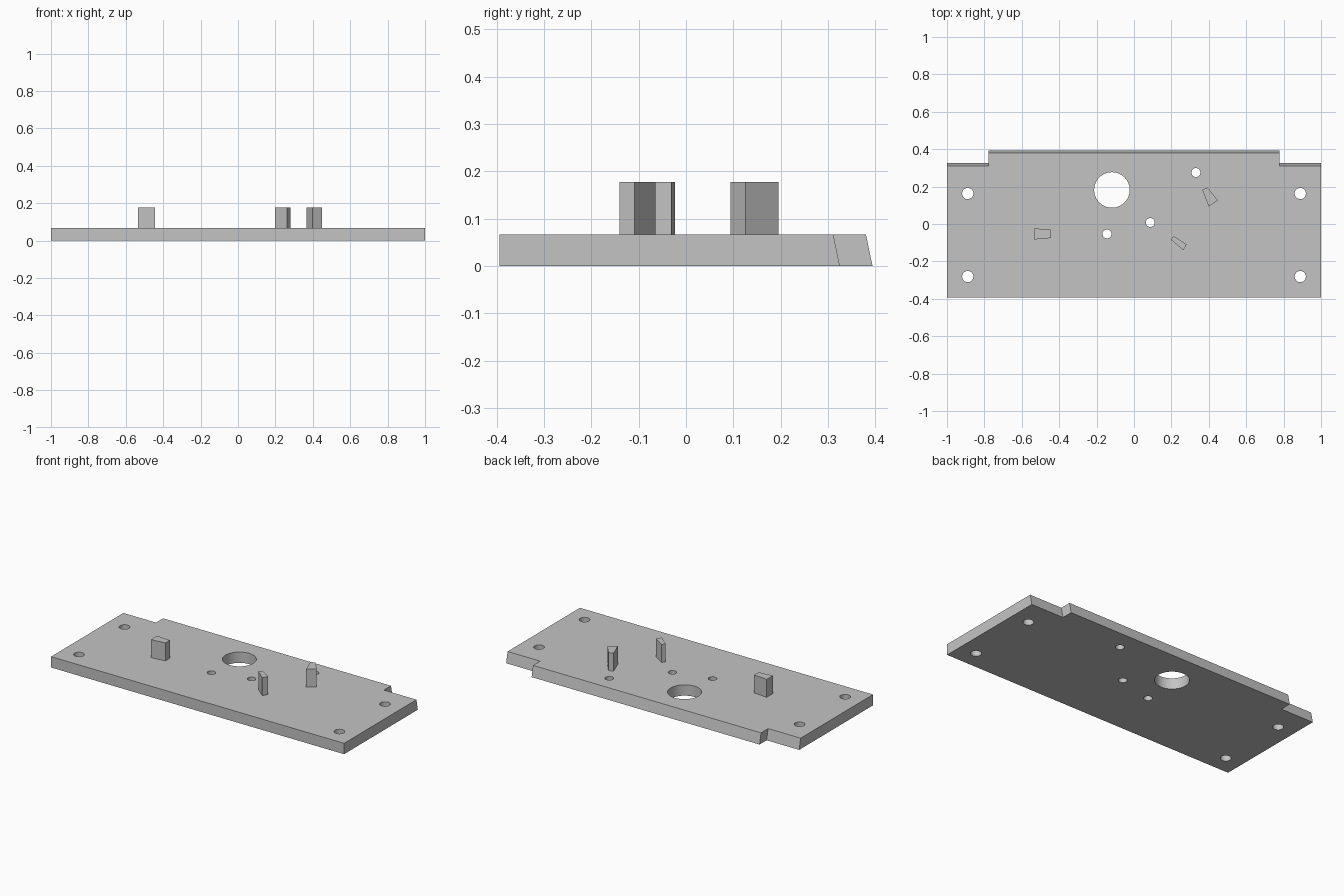
import bpy, bmesh

if "Cube" in bpy.data.objects:
    bpy.data.objects.remove(bpy.data.objects["Cube"])

H = 0.067        # plate thickness
TOP = 0.178      # top of the posts

grey = bpy.data.materials.new("light_grey")
grey.diffuse_color = (0.55, 0.55, 0.55, 1)
grey.use_nodes = True
grey.node_tree.nodes["Principled BSDF"].inputs["Base Color"].default_value = grey.diffuse_color


def prism(name, bottom, z0, z1, top=None):
    """Solid between two matching outlines."""
    top = top or bottom
    bm = bmesh.new()
    lo = [bm.verts.new((x, y, z0)) for x, y in bottom]
    hi = [bm.verts.new((x, y, z1)) for x, y in top]
    bm.faces.new(lo)
    bm.faces.new(hi)
    n = len(lo)
    for i in range(n):
        j = (i + 1) % n
        bm.faces.new((lo[i], lo[j], hi[j], hi[i]))
    bmesh.ops.recalc_face_normals(bm, faces=bm.faces)
    me = bpy.data.meshes.new(name)
    bm.to_mesh(me)
    bm.free()
    me.materials.append(grey)
    ob = bpy.data.objects.new(name, me)
    bpy.context.collection.objects.link(ob)
    return ob


# Base plate: stepped back edge that leans forward towards the top
def outline(lean):
    step, back = 0.325 - lean, 0.394 - lean
    right = [(1, -0.394), (1, step), (0.778, step), (0.778, back)]
    return right + [(-x, y) for x, y in reversed(right)]


plate = prism("base_plate", outline(0), 0, H, outline(0.014))

# Holes: four corner screws, one large opening, three pivots
holes = [(sx * 0.889, y, 0.03) for sx in (-1, 1) for y in (0.163, -0.281)]
holes += [(-0.118, 0.182, 0.095)]
holes += [(x, y, 0.024) for x, y in ((-0.144, -0.053), (0.087, 0.008), (0.331, 0.275))]

bm = bmesh.new()
for x, y, r in holes:
    new = bmesh.ops.create_cone(bm, cap_ends=True, segments=48, radius1=r, radius2=r, depth=0.3)
    bmesh.ops.translate(bm, verts=new["verts"], vec=(x, y, H / 2))
me = bpy.data.meshes.new("hole_cutter")
bm.to_mesh(me)
bm.free()
me.materials.append(grey)
cutter = bpy.data.objects.new("hole_cutter", me)
bpy.context.collection.objects.link(cutter)

cut = plate.modifiers.new("holes", "BOOLEAN")
cut.operation = "DIFFERENCE"
cut.solver = "EXACT"
cut.object = cutter
bpy.context.view_layer.objects.active = plate
plate.select_set(True)
bpy.ops.object.modifier_apply(modifier=cut.name)
bpy.data.objects.remove(cutter)
bpy.ops.object.shade_smooth_by_angle(angle=0.5)

# Tapered posts standing on the plate
posts = {
    "left_post": [(-0.535, -0.023), (-0.444, -0.031), (-0.444, -0.075), (-0.535, -0.083)],
    "middle_post": [(0.197, -0.083), (0.211, -0.064), (0.282, -0.109), (0.263, -0.140)],
    "right_post": [(0.365, 0.184), (0.393, 0.195), (0.449, 0.126), (0.399, 0.094)],
}
for name, pts in posts.items():
    prism(name, pts, H - 0.002, TOP)
